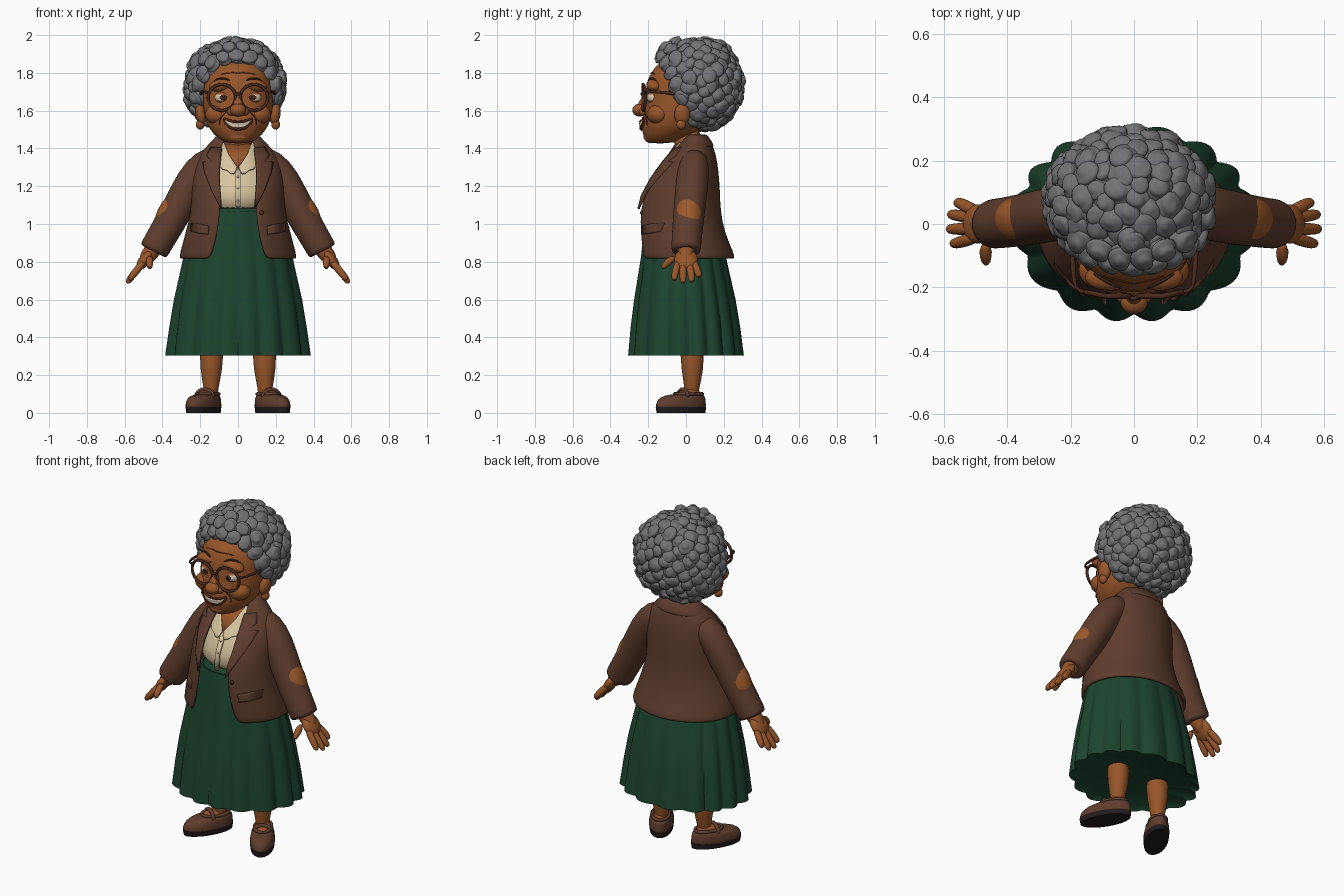
import bpy, bmesh, math, random
from math import sin, cos, pi, sqrt
from mathutils import Vector, Matrix

random.seed(4)
if "Cube" in bpy.data.objects:
    bpy.data.objects.remove(bpy.data.objects["Cube"])


def material(name, code):
    srgb = [int(code[i:i + 2], 16) / 255 for i in (0, 2, 4)]
    col = [((c + 0.055) / 1.055) ** 2.4 for c in srgb] + [1]
    m = bpy.data.materials.new(name)
    m.use_nodes = True
    m.diffuse_color = col
    m.node_tree.nodes["Principled BSDF"].inputs["Base Color"].default_value = col
    return m


SKIN = material("warm brown skin", "97562A")
CREASE = material("dark skin", "6A3419")
HAIR = material("grey hair", "737376")
BROWN = material("brown cloth", "5E3D2E")
FRAME = material("dark brown", "4A2A1C")
SOLE = material("near black", "231B1D")
GREEN = material("green cloth", "1D442F")
CREAM = material("cream cloth", "D8C6A2")
PATCH = material("tan patch", "9C5A2C")
WHITE = material("ivory white", "DCCBB2")


def make(name, bm, mats, mirror=False, solid=0, sub=0, angle=50):
    bmesh.ops.recalc_face_normals(bm, faces=bm.faces)
    me = bpy.data.meshes.new(name)
    bm.to_mesh(me)
    bm.free()
    ob = bpy.data.objects.new(name, me)
    bpy.context.collection.objects.link(ob)
    for m in mats if isinstance(mats, list) else [mats]:
        me.materials.append(m)
    bpy.ops.object.select_all(action='DESELECT')
    ob.select_set(True)
    bpy.context.view_layer.objects.active = ob
    bpy.ops.object.shade_smooth_by_angle(angle=math.radians(angle))
    if mirror:
        ob.modifiers.new("Mirror", 'MIRROR')
    if solid:
        mod = ob.modifiers.new("Solidify", 'SOLIDIFY')
        mod.thickness, mod.offset = solid, 0
    if sub:
        mod = ob.modifiers.new("Subdivision", 'SUBSURF')
        mod.levels = mod.render_levels = sub
    return ob


def bridge(bm, rings, closed=True):
    rings = [[bm.verts.new(p) for p in r] for r in rings]
    n = len(rings[0])
    for a, b in zip(rings, rings[1:]):
        for i in range(n if closed else n - 1):
            j = (i + 1) % n
            bm.faces.new((a[i], a[j], b[j], b[i]))
    return rings


def loft(name, rows, mat, n=32, sub=1, pleat=0, move=None, **kw):
    """Stack of oval rings; each row is height, front, back, half width."""
    bm = bmesh.new()
    rings = []
    for z, f, b, rx in rows:
        ring = []
        for i in range(n):
            a = 2 * pi * i / n
            k = 1 + pleat * (1.15 - z) * (abs(sin(8 * a + .5 * sin(3 * a))) - 0.8)
            ring.append((rx * k * sin(a), (f + b) / 2 - (b - f) / 2 * k * cos(a), z))
        rings.append(ring)
    rings = bridge(bm, rings)
    bm.faces.new(rings[0])
    bm.faces.new(rings[-1])
    if move:
        bm.transform(move)
    return make(name, bm, mat, sub=sub, **kw)


def shell(name, rows, mat, n=28, solid=0.022):
    """Garment ring left open at the front; rows add the half opening."""
    bm = bmesh.new()
    rings = []
    for z, f, b, rx, gap in rows:
        a0 = math.asin(gap / rx)
        angs = [a0 + (2 * pi - 2 * a0) * i / n for i in range(n + 1)]
        rings.append([(rx * sin(a), (f + b) / 2 - (b - f) / 2 * cos(a), z) for a in angs])
    bridge(bm, rings, False)
    return make(name, bm, mat, solid=solid, sub=1)


def front_y(rows, x, z):
    lo, hi = rows[0], rows[-1]
    for a, b in zip(rows, rows[1:]):
        if a[0] <= z <= b[0]:
            lo, hi = a, b
    t = min(1, max(0, (z - lo[0]) / (hi[0] - lo[0])))
    f, b, rx = [lo[i] + (hi[i] - lo[i]) * t for i in (1, 2, 3)]
    return (f + b) / 2 - (b - f) / 2 * sqrt(max(0, 1 - (x / rx) ** 2))


def panel(name, rows, pairs, mat, off, solid=0.009, mirror=True, cols=5):
    """Thin piece laid on the front of a loft, spanned between point pairs."""
    bm = bmesh.new()
    lines = []
    for p, q in pairs:
        pts = [Vector(p).lerp(Vector(q), i / cols) for i in range(cols + 1)]
        lines.append([(x, front_y(rows, x, z) - off, z) for x, z in pts])
    bridge(bm, lines, False)
    return make(name, bm, mat, mirror=mirror, solid=solid)


def tube(name, pts, radii, mat, n=12, closed=False, sub=1, mirror=True):
    pts = [Vector(p) for p in pts]
    if not isinstance(radii, (list, tuple)):
        radii = [radii] * len(pts)
    last, bm, rings = len(pts) - 1, bmesh.new(), []
    for i, (p, r) in enumerate(zip(pts, radii)):
        a = pts[i - 1] if i or closed else p
        b = pts[(i + 1) % len(pts)] if i < last or closed else p
        t = (b - a).normalized()
        ref = Vector((0, 0, 1)) if abs(t.y) > 0.85 else Vector((0, 1, 0))
        u = (ref - t * t.dot(ref)).normalized()
        v = t.cross(u)
        rings.append([p + r * (u * cos(2 * pi * k / n) + v * sin(2 * pi * k / n)) for k in range(n)])
    if closed:
        rings.append(rings[0])
    rings = bridge(bm, rings)
    if closed:
        bmesh.ops.remove_doubles(bm, verts=bm.verts, dist=1e-5)
    else:
        bm.faces.new(rings[0])
        bm.faces.new(rings[-1])
    return make(name, bm, mat, mirror=mirror, sub=sub)


def ball(name, c, r, mat, tilt=0, mirror=False, rule=None, seg=24):
    bm = bmesh.new()
    bmesh.ops.create_uvsphere(bm, u_segments=seg, v_segments=seg * 2 // 3, radius=1)
    if rule:
        for f in bm.faces:
            f.material_index = rule(f.calc_center_median().normalized())
    bm.transform(Matrix.Translation(c) @ Matrix.Rotation(tilt, 4, 'Y') @ Matrix.Diagonal((*r, 1)))
    return make(name, bm, mat, mirror=mirror)


def line(name, rows, pts, r, mat, off=0.0):
    tube(name, [(x, front_y(rows, x, z) - off, z) for x, z in pts], r, mat, n=6)


# Legs and shoes
tube("leg", [(.143, .03, .06), (.143, .03, .13), (.142, .035, .22), (.138, .03, .4)], [.036, .038, .06, .07], SKIN, n=16)
turn = Matrix.Translation((.15, .03, 0)) @ Matrix.Rotation(math.radians(30), 4, 'Z')
loft("sole", [(0, -.21, .08, .064), (.03, -.215, .083, .068)], SOLE, sub=0, move=turn, mirror=True)
loft("shoe", [(.022, -.214, .082, .067), (.03, -.216, .083, .069), (.06, -.212, .082, .068), (.085, -.185, .078, .062),
              (.1, -.13, .07, .05)], BROWN, move=turn, mirror=True)
loft("foot", [(.07, -.12, .05, .04), (.105, -.1, .05, .042), (.13, -.03, .04, .036)], SKIN, move=turn, mirror=True)
arc = [turn @ Vector((.054 * cos(a), -.055, .08 + .045 * sin(a))) for a in [pi * i / 8 for i in range(9)]]
tube("shoe_strap", arc, .012, BROWN, n=8)
tube("shoe_rim", [turn @ Vector((.049 * cos(a), -.02 + .082 * sin(a), .1)) for a in [pi * i / 8 for i in range(16)]],
     .011, BROWN, n=8, closed=True)

# Pleated skirt and waistband
loft("skirt", [(.325, -.28, .28, .35), (.305, -.305, .308, .382), (.45, -.293, .29, .362), (.6, -.275, .265, .338),
               (.82, -.24, .215, .29), (.95, -.225, .165, .238), (1.07, -.205, .13, .19)], GREEN, n=160, sub=0, pleat=.1)
loft("waistband", [(1.05, -.21, .13, .19), (1.09, -.207, .13, .19)], GREEN)

# Blouse, neck and blouse collar
BLOUSE = [(1.06, -.2, .12, .19), (1.18, -.19, .12, .19), (1.28, -.14, .12, .17), (1.36, -.085, .11, .13), (1.42, -.045, .09, .085)]
loft("blouse", BLOUSE, CREAM)
tube("neck", [(0, .03, 1.28), (0, .015, 1.4), (0, 0, 1.52)], [.07, .075, .078], SKIN, n=20, mirror=False)
panel("neck_opening", BLOUSE, [((0, 1.295), (.006, 1.3)), ((0, 1.36), (.055, 1.36)), ((0, 1.42), (.08, 1.42))], SKIN, .01)
panel("blouse_collar", BLOUSE, [((.072, 1.43), (.085, 1.43)), ((.05, 1.37), (.1, 1.37)), ((.024, 1.33), (.108, 1.32)),
                                ((.004, 1.3), (.085, 1.29)), ((.012, 1.28), (.06, 1.285)), ((.022, 1.265), (.04, 1.268))], CREAM, .018)
panel("placket", BLOUSE, [((0, z), (.014, z)) for z in (1.09, 1.18, 1.29)], CREAM, .006)
for z in (1.12, 1.19, 1.25):
    ball("blouse_button", (0, front_y(BLOUSE, 0, z) - .012, z), (.006, .004, .006), WHITE, seg=12)

# Jacket with lapels, collar, pockets and button
JACKET = [(.815, -.25, .25, .3, .155), (.84, -.252, .245, .3, .135), (.95, -.255, .195, .268, .108), (1.07, -.255, .172, .238, .09),
          (1.18, -.228, .17, .235, .1), (1.28, -.16, .162, .23, .1), (1.36, -.095, .15, .2, .095),
          (1.42, -.045, .13, .145, .082), (1.46, 0, .1, .1, .065)]
shell("jacket", JACKET, BROWN)
shell("jacket_collar", [(1.405, -.06, .143, .16, .1), (1.435, -.04, .13, .133, .09), (1.475, .005, .1, .097, .065)], BROWN, solid=.016)
panel("lapel", JACKET, [((.088, 1.08), (.094, 1.09)), ((.092, 1.15), (.135, 1.17)), ((.098, 1.24), (.175, 1.27)),
                        ((.096, 1.3), (.185, 1.325)), ((.095, 1.32), (.14, 1.33)), ((.093, 1.34), (.165, 1.36)),
                        ((.086, 1.4), (.14, 1.405))], BROWN, .014, solid=.013)
panel("pocket_flap", JACKET, [((.155, .99), (.158, .945)), ((.2, 1.0), (.203, .95)), ((.245, 1.005), (.245, .96))], BROWN, .014, solid=.014)
ball("jacket_button", (.125, front_y(JACKET, .125, 1.06) - .012, 1.06), (.012, .007, .012), FRAME, seg=14)

# Sleeves with elbow patches
tube("sleeve", [(.11, .045, 1.36), (.175, .042, 1.32), (.24, .035, 1.24), (.335, .015, 1.05), (.4, .005, .94), (.445, 0, .862), (.449, 0, .854)],
     [.06, .08, .088, .084, .08, .079, .076], BROWN, n=24)
ball("elbow_patch", (.36, .015, 1.054), (.067, .072, .13), PATCH, tilt=math.atan2(.46, -.89), mirror=True)

# Hands
tube("wrist", [(.425, 0, .9), (.46, 0, .85), (.505, 0, .795)], [.048, .046, .038], SKIN)
ball("palm", (.492, 0, .812), (.03, .062, .068), SKIN, tilt=math.atan2(.6, -.8), mirror=True)
for i, (y, tip, drop) in enumerate([(.04, .068, .715), (.014, .03, .69), (-.015, -.016, .685), (-.04, -.062, .7)]):
    x = .502 + (.79 - drop) * .82
    tube("finger", [(.495, y, .805), (.527, (y + tip) / 2, .765), (x - .011, tip, drop + .02), (x, tip, drop)],
         [.02, .021, .019, .011], SKIN, n=10)
tube("thumb", [(.465, -.03, .84), (.468, -.07, .82), (.468, -.105, .79), (.466, -.128, .762)], [.025, .024, .02, .012], SKIN, n=10)

# Head, nose, cheeks, chin and ears
HEAD = [(1.425, -.2, -.08, .06), (1.455, -.222, .0, .11), (1.5, -.235, .08, .15), (1.535, -.24, .11, .167), (1.58, -.23, .13, .18),
        (1.65, -.215, .15, .187), (1.73, -.215, .16, .187), (1.8, -.19, .14, .172), (1.86, -.14, .11, .13), (1.9, -.06, .06, .06)]
loft("head", HEAD, SKIN)
tube("nose_bridge", [(0, -.19, 1.71), (0, -.215, 1.66), (0, -.24, 1.605)], [.016, .022, .034], SKIN, mirror=False)
ball("nose_tip", (0, -.246, 1.603), (.043, .038, .034), SKIN)
ball("nostril", (.035, -.224, 1.595), (.023, .026, .022), SKIN, mirror=True)
ball("cheek", (.1, -.145, 1.58), (.075, .062, .055), SKIN, mirror=True)
ball("brow_ridge", (.08, -.168, 1.735), (.075, .042, .034), SKIN, tilt=.15, mirror=True)
ball("chin", (0, -.185, 1.465), (.06, .04, .037), SKIN)
ball("ear", (.197, -.02, 1.58), (.028, .042, .056), SKIN, tilt=.15, mirror=True)
ball("earlobe", (.2, -.025, 1.527), (.023, .025, .027), SKIN, mirror=True)

# Mouth, creases and brows
panel("teeth", HEAD, [((0, 1.534), (0, 1.51)), ((.03, 1.536), (.03, 1.513)), ((.052, 1.543), (.052, 1.527)),
                      ((.07, 1.553), (.07, 1.55))], WHITE, .004)
line("upper_lip", HEAD, [(0, 1.541), (.03, 1.543), (.055, 1.549), (.08, 1.56)], .009, CREASE, .004)
line("lower_lip", HEAD, [(0, 1.502), (.03, 1.505), (.055, 1.521), (.08, 1.557)], .01, CREASE, .004)
line("smile_crease", HEAD, [(.05, 1.605), (.085, 1.575), (.1, 1.545), (.098, 1.52)], .004, CREASE, .003)
line("forehead_crease", HEAD, [(0, 1.8), (.05, 1.803), (.1, 1.79)], .003, CREASE, -.001)
line("eyebrow", HEAD, [(.04, 1.758), (.07, 1.773), (.105, 1.77), (.13, 1.755)], [.004, .008, .007, .003], FRAME, .003)


# Eyes: lids, white, iris and pupil set by direction
def eye_part(d):
    if d.z > .5 or d.z < -.45:
        return 0
    off = math.hypot(d.x, d.z)
    return 3 if off < .22 else 2 if off < .44 else 1


ball("eye", (.076, -.17, 1.67), (.046, .038, .036), [SKIN, WHITE, FRAME, SOLE], mirror=True, rule=eye_part, seg=40)

# Glasses
ring = [2 * pi * i / 32 for i in range(32)]
tube("glasses_rim", [(.085 + .073 * cos(a), -.228 + .014 * abs(cos(a)) * (cos(a) > 0), 1.67 + .069 * sin(a)) for a in ring],
     .009, FRAME, n=8, closed=True)
tube("glasses_bridge", [(-.02, -.23, 1.685), (0, -.238, 1.69), (.02, -.23, 1.685)], .008, FRAME, n=8, mirror=False)
tube("glasses_temple", [(.152, -.215, 1.695), (.178, -.211, 1.7), (.189, -.19, 1.702), (.195, -.1, 1.695), (.2, .02, 1.68)], .009, FRAME, n=8)

# Hair: a core covered with spiral curls
ball("hair_core", (-.015, .11, 1.735), (.235, .17, .215), HAIR)
center, size = Vector((-.018, .08, 1.737)), Vector((.242, .196, .222))
spots = []
count = 190
for i in range(count):
    h = 1 - 2 * (i + .5) / count
    a = i * pi * (3 - sqrt(5)) + random.uniform(-.08, .08)
    d = Vector((sqrt(1 - h * h) * cos(a), sqrt(1 - h * h) * sin(a), h))
    p = center + d * size * random.uniform(.97, 1.03)
    if p.y > -.13 + (1.87 - p.z) * .5:
        spots.append((p, d))
for x, y, z in [(0, -.125, 1.888), (.065, -.118, 1.88), (.125, -.098, 1.85), (.172, -.07, 1.8), (.198, -.045, 1.74), (.208, -.015, 1.67),
                (.035, -.105, 1.93), (.1, -.08, 1.92), (.16, -.05, 1.87), (0, -.055, 1.955)]:
    for s in (-1, 1):
        p = Vector((s * x - .008, y, z))
        spots.append((p, (p - center).normalized()))
bm = bmesh.new()
for p, d in spots:
    r = random.uniform(.039, .054)
    spin = Matrix.Rotation(random.uniform(0, 2 * pi), 4, 'Z')
    place = Matrix.Translation(p) @ d.to_track_quat('Z', 'Y').to_matrix().to_4x4() @ spin @ Matrix.Diagonal((r, r * .85, r * .8, 1))
    for v in bmesh.ops.create_uvsphere(bm, u_segments=20, v_segments=16, radius=1)["verts"]:
        tilt = math.acos(max(-1, min(1, v.co.z)))
        v.co *= 1 + .13 * sin(math.atan2(v.co.y, v.co.x) + 6 * tilt) * sin(tilt)
        v.co = place @ v.co
make("hair_curls", bm, HAIR, angle=80)
